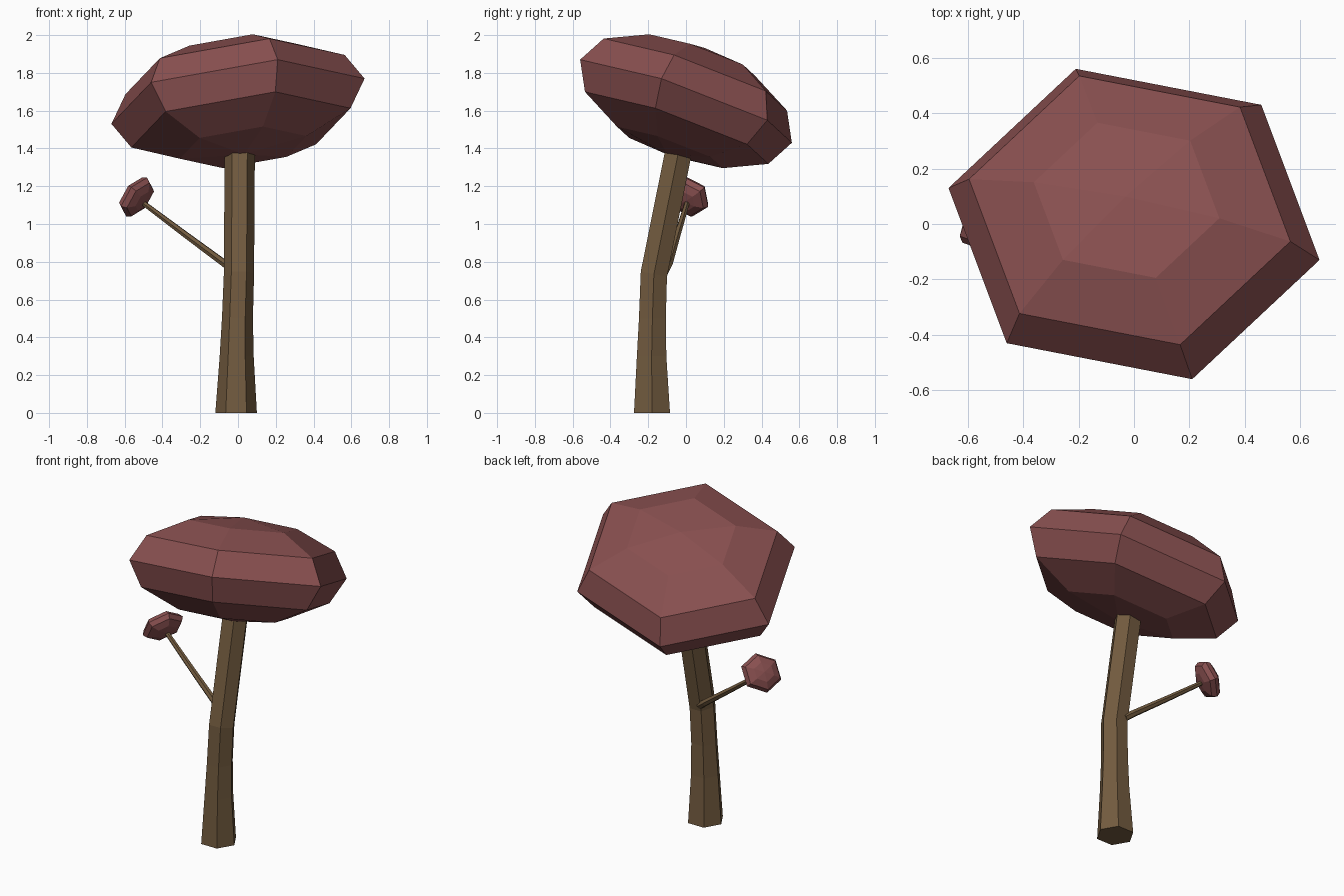
import bpy, bmesh
from math import sin, cos, pi
from mathutils import Vector, Matrix

if "Cube" in bpy.data.objects:
    bpy.data.objects.remove(bpy.data.objects["Cube"])

def material(name, rgb):
    m = bpy.data.materials.new(name)
    m.diffuse_color = (*rgb, 1)
    m.use_nodes = True
    m.node_tree.nodes["Principled BSDF"].inputs["Base Color"].default_value = m.diffuse_color
    return m

bark = material("bark", (0.17, 0.105, 0.05))
leaf = material("foliage", (0.25, 0.08, 0.08))

def loft(name, rings, mat, poles=None):
    """Bridge equal rings of points; close with flat caps or with pole points."""
    bm = bmesh.new()
    loops = [[bm.verts.new(p) for p in r] for r in rings]
    n = len(loops[0])
    for a, b in zip(loops, loops[1:]):
        for i in range(n):
            j = (i + 1) % n
            bm.faces.new((a[i], a[j], b[j], b[i]))
    if poles:
        for pole, loop in zip(poles, (loops[0], loops[-1])):
            v = bm.verts.new(pole)
            for i in range(n):
                bm.faces.new((v, loop[i], loop[(i + 1) % n]))
    else:
        bm.faces.new(loops[0])
        bm.faces.new(loops[-1])
    bmesh.ops.recalc_face_normals(bm, faces=bm.faces)
    me = bpy.data.meshes.new(name)
    bm.to_mesh(me)
    bm.free()
    me.materials.append(mat)
    ob = bpy.data.objects.new(name, me)
    bpy.context.collection.objects.link(ob)
    return ob

def crown(name, centre, u, v, axis):
    """Squashed six-sided ball with half-axes u, v and axis."""
    c, u, v, axis = map(Vector, (centre, u, v, axis))
    rings = []
    for k in range(1, 6):
        t = pi * k / 6
        rings.append([c - axis * cos(t) + (u * cos(i * pi / 3) + v * sin(i * pi / 3)) * sin(t)
                      for i in range(6)])
    return loft(name, rings, leaf, (c - axis, c + axis))

# Trunk: six-sided, bent at mid height (x, y, z, radius, ring tilt)
trunk_path = [(-0.01, -0.18, 0, 0.11, 0), (-0.007, -0.182, 0.3, 0.09, 0),
              (-0.003, -0.178, 0.5, 0.082, 0), (0.005, -0.17, 0.735, 0.08, 0.2),
              (0.01, -0.02, 1.48, 0.08, 0.2)]
loft("trunk", [[(x + r * cos(i * pi / 3), y + r * sin(i * pi / 3), z - k * r * sin(i * pi / 3))
                for i in range(6)] for x, y, z, r, k in trunk_path], bark)

# Side branch: thin tapering six-sided stick
branch_path = [(-0.02, -0.11, 0.752, 0.023), (-0.07, -0.09, 0.79, 0.021),
               (-0.28, -0.045, 0.945, 0.018), (-0.52, 0.01, 1.125, 0.014)]
q = Vector((-0.5, 0.12, 0.373)).to_track_quat('Z', 'Y')
loft("branch", [[Vector((x, y, z)) + q @ Vector((r * cos(i * pi / 3), r * sin(i * pi / 3), 0))
                 for i in range(6)] for x, y, z, r in branch_path], bark)

# Large tilted crown and the small one at the branch tip
crown("main_crown", (0, 0, 1.65), (0.67, -0.13, 0.12), (0.144, 0.572, -0.185),
      (-0.031, 0.099, 0.282))
crown("small_crown", (-0.537, 0.015, 1.143), (-0.083, -0.082, -0.05), (0.016, -0.071, 0.089),
      (-0.041, 0.025, 0.0275))
